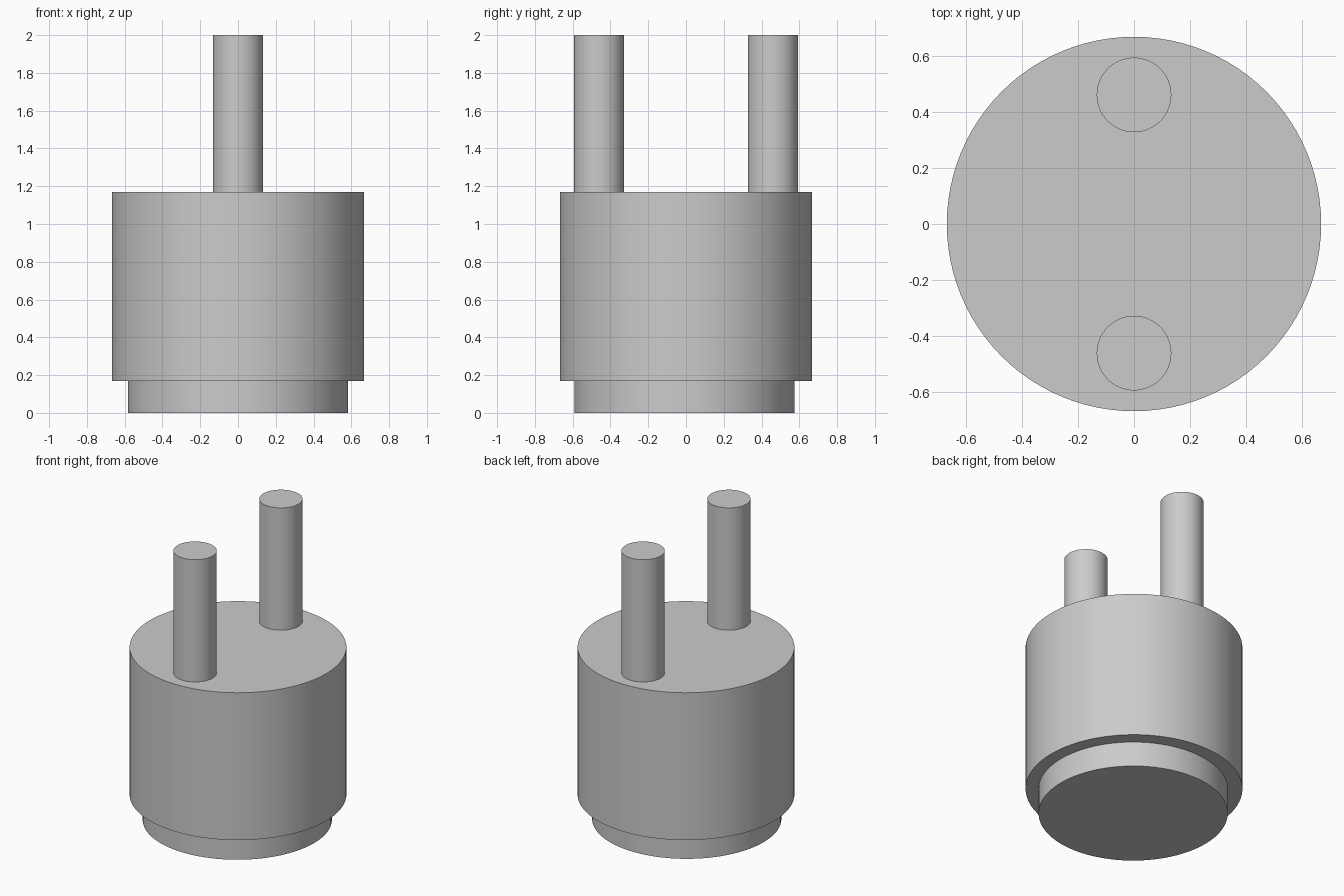
import bpy
import math

cube = bpy.data.objects.get("Cube")
if cube:
    bpy.data.objects.remove(cube, do_unlink=True)

# Single plain grey
grey = bpy.data.materials.new("plain_grey")
grey.use_nodes = True
colour = (0.6, 0.6, 0.6, 1.0)
grey.diffuse_color = colour
grey.node_tree.nodes["Principled BSDF"].inputs["Base Color"].default_value = colour


def cylinder(name, radius, bottom, top, y=0.0, sides=96):
    """Upright smooth-sided cylinder with sharp rims."""
    bpy.ops.mesh.primitive_cylinder_add(
        vertices=sides, radius=radius, depth=top - bottom,
        location=(0, y, (bottom + top) / 2))
    obj = bpy.context.object
    obj.name = name
    obj.data.materials.append(grey)
    bpy.ops.object.shade_smooth_by_angle(angle=math.radians(30))
    return obj


# Stepped foot, set very slightly toward the front
cylinder("base_step", 0.582, 0.0, 0.17, y=-0.008)

# Main drum
cylinder("body", 0.667, 0.17, 1.17)

# Two upright pins on the top face
for name, y in (("front_pin", -0.46), ("back_pin", 0.46)):
    cylinder(name, 0.133, 1.17, 2.0, y=y, sides=64)
